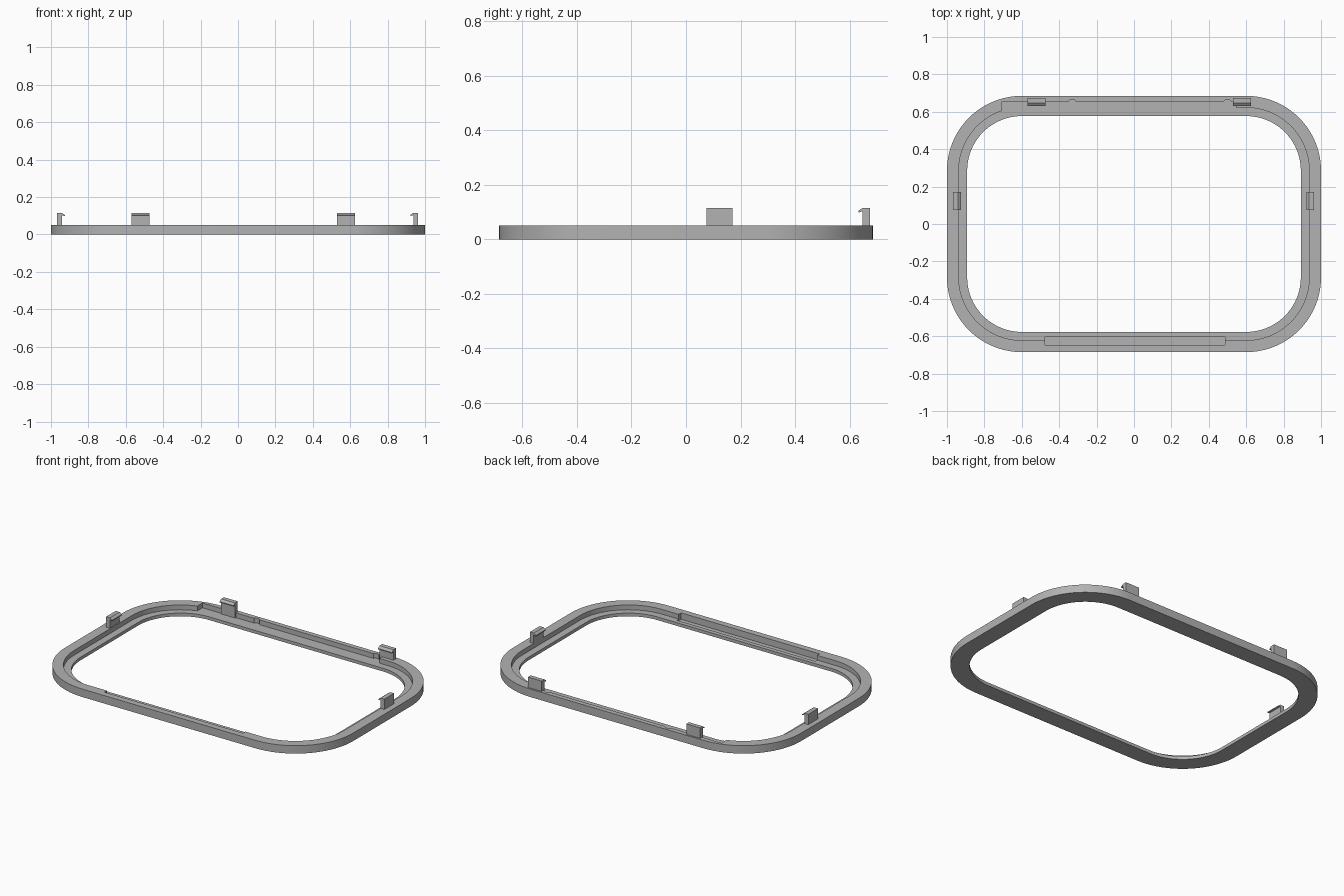
import bpy, bmesh, math

cube = bpy.data.objects.get("Cube")
if cube:
    bpy.data.objects.remove(cube, do_unlink=True)

grey = bpy.data.materials.new("plain grey")
grey.use_nodes = True
COLOUR = (0.45, 0.45, 0.45, 1)
grey.diffuse_color = COLOUR
grey.node_tree.nodes["Principled BSDF"].inputs["Base Color"].default_value = COLOUR

HEIGHT, LEDGE = 0.05, 0.02
CX, CY = 0.6, 0.285          # shared centre of the corner arcs


def prism(name, points, z0, z1):
    """Extrude a flat outline upward from z0 to z1."""
    bm = bmesh.new()
    face = bm.faces.new([bm.verts.new((x, y, z0)) for x, y in points])
    top = bmesh.ops.extrude_face_region(bm, geom=[face])
    for v in top["geom"]:
        if isinstance(v, bmesh.types.BMVert):
            v.co.z = z1
    bmesh.ops.recalc_face_normals(bm, faces=bm.faces)
    mesh = bpy.data.meshes.new(name)
    bm.to_mesh(mesh)
    bm.free()
    mesh.materials.append(grey)
    obj = bpy.data.objects.new(name, mesh)
    bpy.context.collection.objects.link(obj)
    return obj


def rounded(radius, steps=20):
    """Rounded rectangle outline around the shared corner centres."""
    pts = []
    for i, (sx, sy) in enumerate([(1, 1), (-1, 1), (-1, -1), (1, -1)]):
        for s in range(steps + 1):
            a = math.pi / 2 * (i + s / steps)
            pts.append((sx * CX + radius * math.cos(a), sy * CY + radius * math.sin(a)))
    return pts


def box(x0, x1, y0, y1):
    return [(x0, y0), (x1, y0), (x1, y1), (x0, y1)]


def disc(x, y, r, n=16):
    return [(x + r * math.cos(math.tau * i / n), y + r * math.sin(math.tau * i / n)) for i in range(n)]


# Frame with its opening, ledge, back recess and front slot
frame = prism("frame", rounded(0.4), 0, HEIGHT)
cutters = [
    prism("ledge_cutter", rounded(0.337), LEDGE, 0.1),
    prism("back_recess_cutter", box(-0.705, 0.545, 0.5, 0.655), LEDGE, 0.1),
    prism("left_notch_cutter", disc(0.5, 0.645, 0.022), LEDGE, 0.1),
    prism("right_notch_cutter", disc(-0.33, 0.645, 0.022), LEDGE, 0.1),
    prism("slot_cutter", box(-0.475, 0.487, -0.646, -0.604), 0.01, 0.1),
    prism("opening_cutter", rounded(0.292), -0.1, 0.2),
]
for cutter in cutters:
    cutter.hide_render = True
    mod = frame.modifiers.new(cutter.name, "BOOLEAN")
    mod.operation, mod.solver, mod.object = "DIFFERENCE", "EXACT", cutter
graph = bpy.context.evaluated_depsgraph_get()
finished = bpy.data.meshes.new_from_object(frame.evaluated_get(graph))
frame.modifiers.clear()
frame.data = finished
for cutter in cutters:
    bpy.data.objects.remove(cutter, do_unlink=True)

bpy.ops.object.select_all(action="DESELECT")
frame.select_set(True)
bpy.context.view_layer.objects.active = frame
bpy.ops.object.shade_smooth_by_angle(angle=math.radians(30))


# Hooked clips: local +x is outward, the hook points inward
def clip(name, x, y, turn, width=0.096):
    profile = [(0.013, LEDGE), (0.013, 0.115), (-0.014, 0.115),
               (-0.029, 0.104), (-0.029, 0.098), (-0.013, 0.103), (-0.013, LEDGE)]
    obj = prism(name, profile, -width / 2, width / 2)
    # stand the profile upright
    for v in obj.data.vertices:
        px, pz, w = v.co
        v.co = (px, -w, pz)
    obj.location = (x, y, 0)
    obj.rotation_euler.z = turn
    return obj


clip("left_clip", 0.95, 0.123, 0)
clip("right_clip", -0.955, 0.123, math.pi)
clip("back_left_clip", 0.577, 0.661, math.pi / 2)
clip("back_right_clip", -0.522, 0.661, math.pi / 2)
